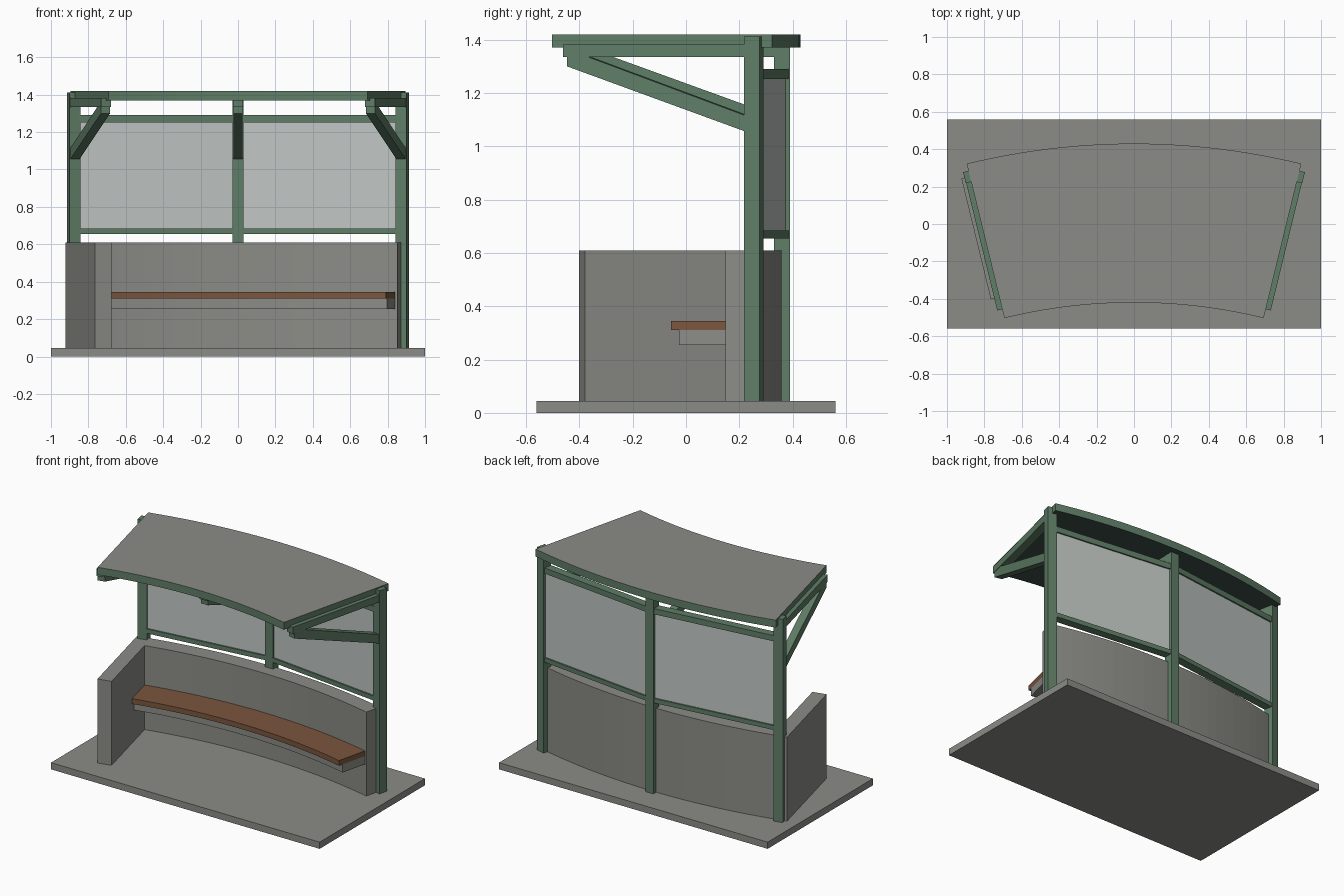
import bpy, bmesh, math
from mathutils import Vector

if "Cube" in bpy.data.objects:
    bpy.data.objects.remove(bpy.data.objects["Cube"])

CY = -3.346                    # y of the common arc centre
HALF = math.radians(13.7)      # half angle of the shelter plan
R_POST = 3.706                 # radius of the post line


def material(name, rgb):
    m = bpy.data.materials.new(name)
    m.diffuse_color = (*rgb, 1)
    m.use_nodes = True
    m.node_tree.nodes["Principled BSDF"].inputs["Base Color"].default_value = m.diffuse_color
    return m


CONCRETE = material("concrete grey", (0.26, 0.265, 0.24))
GREEN = material("painted green", (0.115, 0.205, 0.135))
DARK = material("dark green soffit", (0.045, 0.075, 0.065))
WOOD = material("brown wood", (0.195, 0.093, 0.048))
GLASS = material("pale glass", (0.53, 0.57, 0.55))


def polar(r, a, z):
    """Plan position at radius r, angle a measured from +y towards +x."""
    return Vector((r * math.sin(a), CY + r * math.cos(a), z))


def finish(name, bm, *mats):
    bmesh.ops.recalc_face_normals(bm, faces=bm.faces)
    me = bpy.data.meshes.new(name)
    bm.to_mesh(me)
    bm.free()
    for m in mats:
        me.materials.append(m)
    ob = bpy.data.objects.new(name, me)
    bpy.context.collection.objects.link(ob)
    return ob


def prism(name, base, offset, *mats):
    """Extrude a closed polygon by an offset vector."""
    bm = bmesh.new()
    face = bm.faces.new([bm.verts.new(p) for p in base])
    ext = bmesh.ops.extrude_face_region(bm, geom=[face])
    verts = [g for g in ext["geom"] if isinstance(g, bmesh.types.BMVert)]
    bmesh.ops.translate(bm, verts=verts, vec=offset)
    return finish(name, bm, *mats)


def sector(name, r0, r1, a0, a1, z0, z1, *mats, n=24):
    """Curved slab between two radii."""
    angles = [a0 + (a1 - a0) * i / n for i in range(n + 1)]
    bm = bmesh.new()
    rings = [[bm.verts.new(polar(r, a, z)) for r, z in
              ((r0, z0), (r1, z0), (r1, z1), (r0, z1))] for a in angles]
    for p, q in zip(rings, rings[1:]):
        for i in range(4):
            j = (i + 1) % 4
            bm.faces.new((p[i], p[j], q[j], q[i]))
    bm.faces.new(rings[0])
    bm.faces.new(rings[-1])
    return finish(name, bm, *mats)


def radial(name, profile, a, width, *mats):
    """Upright (radius, height) profile given a width across angle a."""
    t = Vector((math.cos(a), -math.sin(a), 0))
    base = [polar(r, a, z) - t * width / 2 for r, z in profile]
    return prism(name, base, t * width, *mats)


def rect(r0, r1, z0, z1):
    return [(r0, z0), (r1, z0), (r1, z1), (r0, z1)]


def bar(name, p, q, trim, depth, z0, z1, mat):
    """Straight bar between two plan points, shortened at both ends."""
    d = (q - p).normalized()
    n = Vector((-d.y, d.x, 0)) * depth / 2
    p, q = p + d * trim, q - d * trim
    base = [v + Vector((0, 0, z0)) for v in (p - n, q - n, q + n, p + n)]
    return prism(name, base, Vector((0, 0, z1 - z0)), mat)


# Ground slab
prism("floor_slab", [(-1, -.56, 0), (1, -.56, 0), (1, .56, 0), (-1, .56, 0)],
      Vector((0, 0, .045)), CONCRETE)

# Curved back wall and the wing wall on the left
sector("back_wall", 3.596, R_POST, -HALF, HALF, .045, .61, CONCRETE)
radial("wing_wall", rect(3.042, R_POST, .045, .61), -HALF, .093, CONCRETE)

# Bench seat on its ledge
BENCH = math.radians(13.5)
sector("bench_ledge", 3.415, 3.6, -BENCH, BENCH, .255, .31, CONCRETE)
sector("bench_seat", 3.384, 3.598, -BENCH, BENCH, .31, .345, WOOD)

# Roof: grey top, green edges, dark soffit
roof = sector("roof", 2.926, 3.776, -HALF, HALF, 1.37, 1.42,
              GREEN, CONCRETE, DARK)
for f in roof.data.polygons:
    f.material_index = 1 if f.normal.z > .5 else 2 if f.normal.z < -.5 else 0

# Posts, each with a roof beam and a diagonal brace
for side, a in (("left", -HALF), ("middle", 0), ("right", HALF)):
    radial(side + "_post", rect(R_POST - .03, R_POST + .03, .045, 1.412),
           a, .06, GREEN)
    radial(side + "_roof_beam", rect(2.975, 3.68, 1.335, 1.382), a, .055, GREEN)
    radial(side + "_brace", [(3.68, 1.055), (3.68, 1.115), (3.07, 1.336),
                             (2.99, 1.336), (2.99, 1.30)], a, .05, GREEN)

# Glazed panels between the posts
for side, a0, a1 in (("left", -HALF, 0), ("right", 0, HALF)):
    p, q = polar(R_POST, a0, 0), polar(R_POST, a1, 0)
    bar(side + "_lower_rail", p, q, .025, .055, .655, .685, GREEN)
    bar(side + "_upper_rail", p, q, .025, .055, 1.252, 1.29, GREEN)
    bar(side + "_glass", p, q, .028, .035, .683, 1.254, GLASS)
